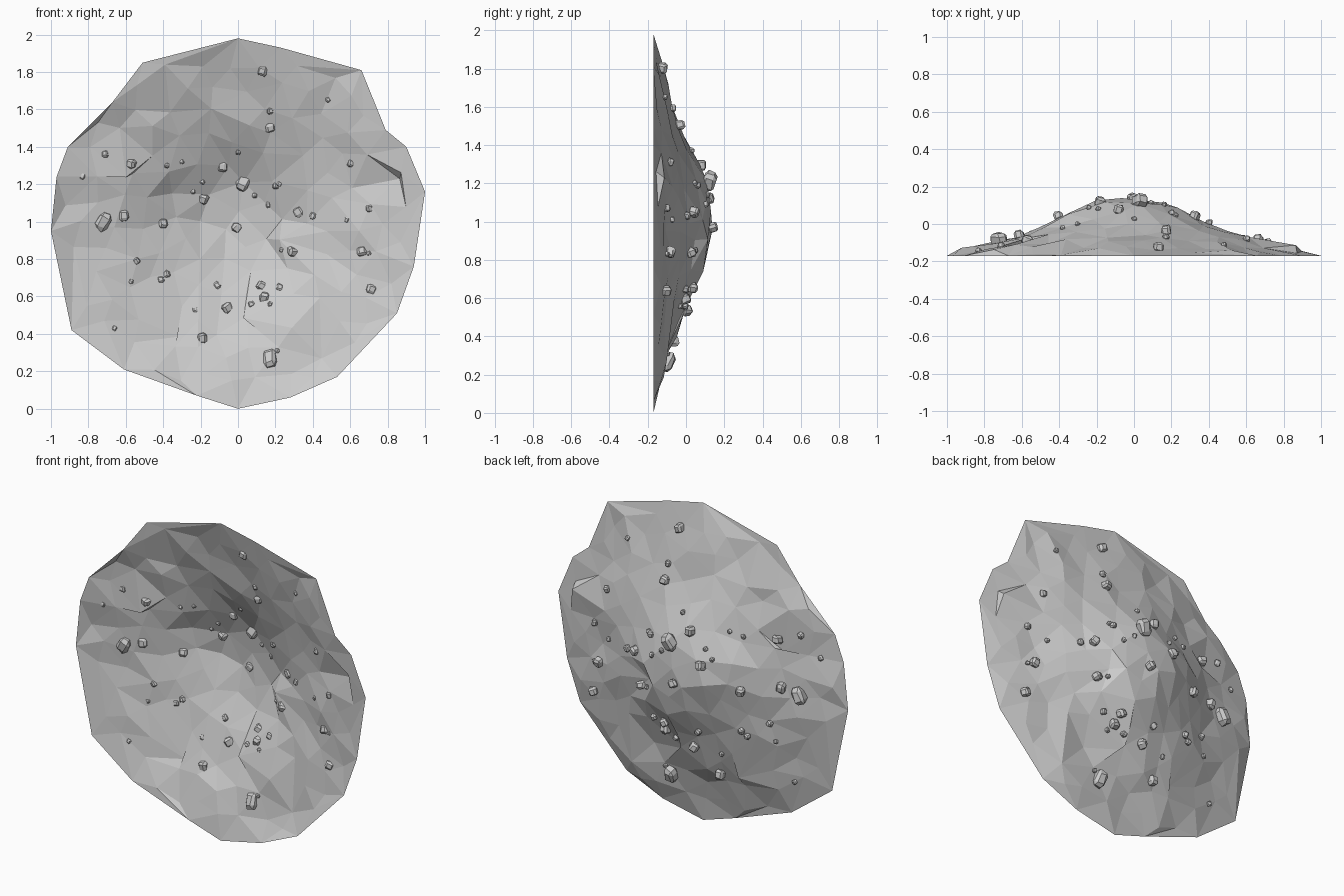
import bpy, bmesh, math, random
from mathutils import Vector, Euler, noise
from mathutils.geometry import delaunay_2d_cdt
from mathutils.bvhtree import BVHTree

if "Cube" in bpy.data.objects:
    bpy.data.objects.remove(bpy.data.objects["Cube"])

random.seed(7)

# Ragged rim of the mound, (x, z)
RIM = [(0, 1.98), (.23, 1.93), (.66, 1.81), (.79, 1.49), (.90, 1.40), (1, 1.16),
       (.94, .76), (.85, .51), (.53, .17), (.28, .06), (0, 0), (-.22, .07),
       (-.61, .21), (-.89, .42), (-1, .95), (-.97, 1.24), (-.91, 1.40),
       (-.67, 1.64), (-.51, 1.85)]
# Mound cross-section: radius -> y
PROFILE = [(0, .135), (.18, .12), (.3, .065), (.45, -.005), (.6, -.065),
           (.8, -.12), (1.0, -.16), (1.3, -.168)]
# Pebbles grouped by size, (x, z)
PEBBLES = {
    .024: [(-.83, 1.24), (-.38, 1.30), (-.30, 1.32), (-.19, 1.21), (-.24, 1.16),
           (0, 1.37), (.09, 1.14), (.16, 1.09), (.22, 1.20), (.48, 1.65), (.58, 1.01),
           (.70, .83), (.23, .85), (-.57, .68), (.17, .56), (-.23, .53), (-.66, .43),
           (.21, .31)],
    .032: [(-.71, 1.36), (.20, 1.19), (.40, 1.03), (.17, 1.59), (.60, 1.31), (.70, 1.07),
           (-.54, .79), (-.41, .69), (-.38, .72), (-.11, .66), (.07, .56), (.22, .65)],
    .05: [(-.57, 1.31), (-.18, 1.12), (-.08, 1.29), (.32, 1.05), (-.01, .97), (.17, 1.50),
          (.13, 1.80), (.66, .84), (.71, .64), (.29, .84), (-.61, 1.03), (-.40, .99),
          (-.06, .54), (.12, .66), (.14, .60), (-.19, .38)],
    .068: [(-.72, 1.0), (.03, 1.21), (.17, .27)],
}


def height(x, z):
    r = math.hypot(x + .02, z - .99)
    for (r0, y0), (r1, y1) in zip(PROFILE, PROFILE[1:]):
        if r <= r1:
            base = y0 + (y1 - y0) * (r - r0) / (r1 - r0)
            break
    rough = .03 * noise.noise(Vector((x * 3, z * 3, 2))) + random.uniform(-.02, .013)
    return max(-.165, base + rough * min(1, .5 + r))


def finish(bm, name):
    me = bpy.data.meshes.new(name)
    bm.to_mesh(me)
    ob = bpy.data.objects.new(name, me)
    bpy.context.collection.objects.link(ob)
    return ob


# Irregular triangulated points inside the rim
pts = [Vector(p) for p in RIM]
n = len(pts)
for _ in range(4000):
    p = Vector((random.uniform(-.95, .95), random.uniform(.05, 1.93)))
    r = (p - Vector((0, 1))).length
    if r < .93 and all((p - q).length > .115 for q in pts):
        pts.append(p)
edges = [(i, (i + 1) % n) for i in range(n)]
verts, _, faces, *_ = delaunay_2d_cdt(pts, edges, [list(range(n))], 1, 1e-5)

# Thin open mound shell, hollow towards the front
bm = bmesh.new()
rim_set = [Vector(p) for p in RIM]
bv = []
for v in verts:
    on_rim = any((v - q).length < 1e-3 for q in rim_set)
    bv.append(bm.verts.new((v.x, -.17 if on_rim else height(v.x, v.y), v.y)))
for f in faces:
    bm.faces.new([bv[i] for i in f])
# A few slid vertices give the sharp overlapping creases
for x, z, dx, dz in [(-.38, .45, .1, -.12), (-.62, 1.4, .04, -.12), (.25, .87, -.12, .05),
                     (.45, .4, .02, -.1), (.2, .6, -.14, -.06), (.7, 1.17, .12, 0)]:
    v = min(bv, key=lambda q: (q.co.x - x) ** 2 + (q.co.z - z) ** 2)
    v.co += Vector((dx, 0, dz))
bmesh.ops.recalc_face_normals(bm, faces=bm.faces)
bm.normal_update()
if sum(f.normal.y * f.calc_area() for f in bm.faces) < 0:
    bmesh.ops.reverse_faces(bm, faces=bm.faces)
tree = BVHTree.FromBMesh(bm)
finish(bm, "dirt_mound")
bm.free()

# Chipped pebbles half sunk in the outer side
bm = bmesh.new()
for size, places in PEBBLES.items():
    for x, z in places:
        hit, nor, *_ = tree.ray_cast(Vector((x, 1, z)), Vector((0, -1, 0)))
        if hit is None:
            continue
        part = bmesh.new()
        bmesh.ops.create_cube(part, size=1)
        bmesh.ops.bevel(part, geom=part.edges[:], offset=.22, segments=1,
                        affect='EDGES', profile=.5)
        long = 1.45 if size > .06 else random.uniform(.9, 1.25)
        tilt = Euler((random.uniform(-.4, .4), random.uniform(-.6, .6), random.uniform(-.5, .5)))
        new = {}
        for v in part.verts:
            co = Vector((v.co.x * size, v.co.y * size, v.co.z * size * long))
            co += Vector([random.uniform(-.06, .06) * size for _ in range(3)])
            co.rotate(tilt)
            new[v] = bm.verts.new(hit + nor * size * .2 + co)
        for f in part.faces:
            bm.faces.new([new[v] for v in f.verts])
        part.free()
finish(bm, "pebbles")
bm.free()
